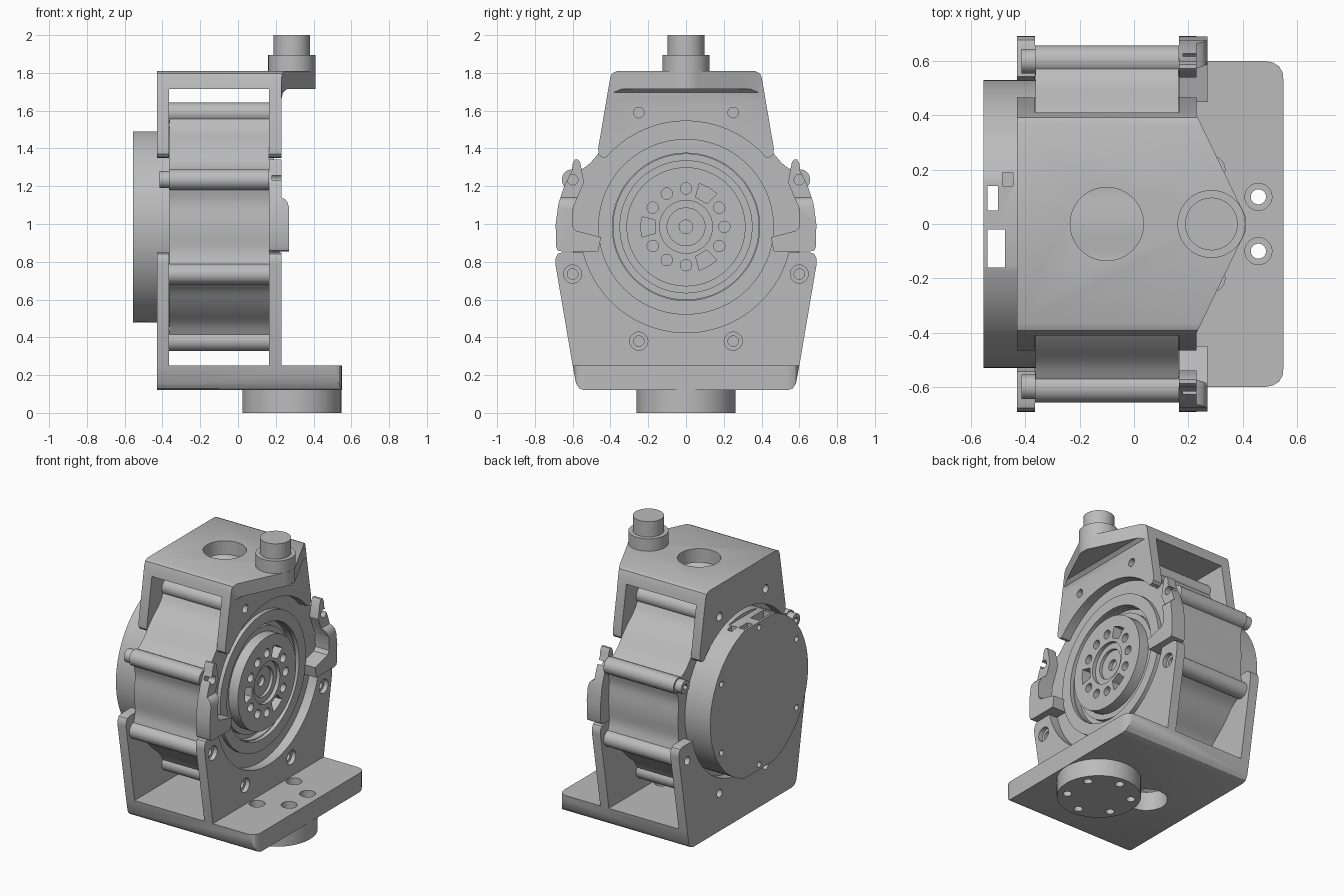
import bpy, bmesh, math
from math import cos, sin, pi, radians

if "Cube" in bpy.data.objects:
    bpy.data.objects.remove(bpy.data.objects["Cube"], do_unlink=True)

GREY = (0.5, 0.5, 0.5, 1)
metal = bpy.data.materials.new("grey metal")
metal.use_nodes = True
metal.diffuse_color = GREY
metal.node_tree.nodes["Principled BSDF"].inputs["Base Color"].default_value = GREY

C = 0.985                       # height of the drum axis
BACK, FACE = -0.43, 0.23        # outer faces of the bracket plates
IN_BACK, IN_FACE = -0.365, 0.165


def prism(name, pts, axis, lo, hi):
    """Extrude a 2D outline along an axis between lo and hi."""
    place = {"x": lambda a, b, h: (h, a, b),
             "y": lambda a, b, h: (a, h, b),
             "z": lambda a, b, h: (a, b, h)}[axis]
    bm = bmesh.new()
    low = [bm.verts.new(place(a, b, lo)) for a, b in pts]
    high = [bm.verts.new(place(a, b, hi)) for a, b in pts]
    bm.faces.new(low)
    bm.faces.new(high)
    n = len(pts)
    for i in range(n):
        j = (i + 1) % n
        bm.faces.new((low[i], low[j], high[j], high[i]))
    bmesh.ops.recalc_face_normals(bm, faces=bm.faces)
    mesh = bpy.data.meshes.new(name)
    bm.to_mesh(mesh)
    bm.free()
    mesh.materials.append(metal)
    ob = bpy.data.objects.new(name, mesh)
    bpy.context.collection.objects.link(ob)
    return ob


def circle(r, a=0, b=C, n=32):
    return [(a + r * cos(2 * pi * i / n), b + r * sin(2 * pi * i / n)) for i in range(n)]


def rect(a0, a1, b0, b1):
    return [(a0, b0), (a1, b0), (a1, b1), (a0, b1)]


def mirrored(half):
    """Close a right-hand outline with its mirror image."""
    return half + [(-a, b) for a, b in reversed(half)]


def cutter(pts, axis, lo, hi):
    ob = prism("cutter", pts, axis, lo, hi)
    ob.hide_render = True
    return ob


def carve(ob, cutters, keep=None):
    """Apply boolean cuts, after an optional intersection."""
    tools = ([(keep, "INTERSECT")] if keep else []) + [(c, "DIFFERENCE") for c in cutters]
    for tool, mode in tools:
        mod = ob.modifiers.new("cut", "BOOLEAN")
        mod.object, mod.operation, mod.solver = tool, mode, "EXACT"
    bpy.context.view_layer.update()
    graph = bpy.context.evaluated_depsgraph_get()
    mesh = bpy.data.meshes.new_from_object(ob.evaluated_get(graph))
    ob.modifiers.clear()
    ob.data = mesh
    for tool, _ in tools:
        bpy.data.objects.remove(tool, do_unlink=True)
    return ob


def ring_points(r, angles, a=0, b=C):
    return [(a + r * cos(radians(t)), b + r * sin(radians(t))) for t in angles]


def plate_holes(spots, r=0.028):
    return [cutter(circle(r, a, b, 20), "x", lo, hi)
            for a, b in spots for lo, hi in ((-0.5, IN_BACK + 0.01), (IN_FACE - 0.01, 0.4))]


# Drum housing: round shell swelling softly around eight tie rods
rod_angles = [22.5 + 45 * i for i in range(8)]
outline = []
for i in range(192):
    t = 2 * pi * i / 192
    d = min(abs((math.degrees(t) - a + 180) % 360 - 180) for a in rod_angles)
    r = 0.605 + 0.06 * math.exp(-(d / 7) ** 2)
    outline.append((r * cos(t), C + r * sin(t)))
drum = prism("drum_housing", outline, "x", IN_BACK + 0.002, IN_FACE - 0.002)
carve(drum, [cutter(circle(0.385, n=96), "x", 0.12, 0.4)])
for i, (y, z) in enumerate(ring_points(0.652, rod_angles)):
    prism(f"tie_rod_{i + 1}", circle(0.055, y, z), "x", IN_BACK, IN_FACE)

# Stepped face ring around the output
face_ring = prism("face_ring", circle(0.465, n=96), "x", 0.15, 0.19)
carve(face_ring, [cutter(circle(0.39, n=96), "x", 0, 0.4)])

# Output flange with bolt circle, three windows and a stepped bore
prism("output_seat", circle(0.352, n=96), "x", 0.1, 0.15)
flange = prism("output_flange", circle(0.315, n=96), "x", 0.11, 0.22)
cuts = [cutter(circle(0.14, n=48), "x", 0.195, 0.4),
        cutter(circle(0.1, n=48), "x", 0.175, 0.4),
        cutter(circle(0.036), "x", 0.13, 0.4)]
for t in range(0, 360, 30):
    if t % 120 == 60:
        window = (ring_points(0.165, (t - 12, t + 12))
                  + ring_points(0.24, (t + 13, t, t - 13)))
        cuts.append(cutter(window, "x", 0.16, 0.4))
    else:
        (y, z), = ring_points(0.203, [t])
        cuts.append(cutter(circle(0.03, y, z, 20), "x", 0.16, 0.4))
carve(flange, cuts)

# Rear cover with flats, cable slots and screw holes
prism("rear_spigot", circle(0.53, n=96), "x", BACK, IN_BACK + 0.01)
cover = prism("rear_cover", circle(0.53, n=96), "x", -0.555, BACK)
cuts = [cutter(circle(0.02, y, z, 16), "x", -0.7, -0.53)
        for y, z in ring_points(0.47, range(30, 390, 60))]
for side in (1, -1):
    cuts.append(cutter(rect(-0.7, -0.3, C + side * 0.506, C + side * 0.7), "y", -0.4, 0.4))
cuts.append(cutter(rect(-0.54, -0.475, -0.16, -0.02), "z", 0, 2))
cuts.append(cutter(rect(-0.54, -0.5, 0.05, 0.14), "z", 0, 2))
cuts.append(cutter(rect(-0.485, -0.445, 0.14, 0.19), "z", 1.4, 2))
carve(cover, cuts)

# Lower bracket: two plates joined by a base that reaches forward in x
lower = prism("lower_bracket", mirrored([(0.54, 0.12), (0.565, 0.13), (0.582, 0.155),
              (0.6, 0.25), (0.692, 0.79), (0.69, 0.82), (0.678, 0.842), (0.655, 0.85)]),
              "x", BACK, 0.6)
plan = [(b, a) for a, b in mirrored([(0.8, -0.43), (0.8, 0.23), (0.601, 0.231),
        (0.601, 0.48), (0.595, 0.51), (0.58, 0.535), (0.555, 0.548), (0.53, 0.55)])]
disc_holes = ring_points(0.2, range(30, 390, 60), 0.285, 0)
cuts = [cutter(rect(IN_BACK, IN_FACE, 0.25, 2), "y", -1, 1),
        cutter(rect(FACE, 1, 0.25, 2), "y", -1, 1),
        cutter(circle(0.56, n=96), "x", -1, 1),
        cutter(circle(0.132, -0.1, 0, 48), "z", -1, 0.5)]
low_bolts = [(s * y, z) for s in (1, -1) for y, z in ((0.25, 0.38), (0.6, 0.735))]
cuts += plate_holes(low_bolts)
cuts += [cutter(circle(0.048, y, z, 24), "x", 0.2, 0.4) for y, z in low_bolts]
cuts += [cutter(circle(0.028, x, y, 20), "z", 0, 0.24) for x, y in disc_holes]
cuts += [cutter(circle(0.05, x, y, 24), "z", 0.19, 0.3) for x, y in disc_holes]
carve(lower, cuts, cutter(plan, "z", 0, 1))

# Mounting disc under the base
disc = prism("mounting_disc", circle(0.262, 0.285, 0, 64), "z", 0, 0.12)
carve(disc, [cutter(circle(0.028, x, y, 20), "z", -0.1, 0.3) for x, y in disc_holes])

# Upper bracket: cap with a pointed lip and two short legs
upper = prism("upper_bracket", mirrored([(0.425, 1.35), (0.45, 1.355), (0.463, 1.37),
              (0.465, 1.4), (0.402, 1.77), (0.392, 1.797), (0.365, 1.81)]), "x", BACK, 0.6)
plan = [(b, a) for a, b in mirrored([(0.8, -0.43), (0.8, 0.23), (0.4, 0.231),
        (0.06, 0.395), (0.03, 0.41)])]
lip_gap = [(FACE, 1.0), (FACE, 1.66), (0.237, 1.695), (0.26, 1.715), (1, 1.715), (1, 1.0)]
cuts = [cutter(rect(IN_BACK, IN_FACE, 1, 1.715), "y", -1, 1),
        cutter(lip_gap, "y", -1, 1),
        cutter(circle(0.56, n=96), "x", -1, 1),
        cutter(circle(0.135, -0.1, 0, 48), "z", 1.6, 2)]
cuts += plate_holes([(0.25, 1.59), (-0.25, 1.59)])
carve(upper, cuts, cutter(plan, "z", 1, 2))

# Stepped pivot pin on the lip
prism("pivot_boss", circle(0.125, 0.285, 0, 48), "z", 1.72, 1.895)
prism("pivot_pin", circle(0.097, 0.285, 0, 48), "z", 1.895, 2.0)

# Side clamps on the output face and the bolts behind them
clamp = [(0.54, 1.22), (0.56, 1.325), (0.572, 1.342), (0.588, 1.342), (0.6, 1.32),
         (0.605, 1.28), (0.645, 1.2), (0.675, 1.11), (0.69, 1.0), (0.688, 0.88),
         (0.68, 0.86), (0.66, 0.855), (0.465, 0.855), (0.45, 0.93), (0.585, 0.965),
         (0.602, 0.99), (0.6, 1.08)]
step = [(FACE, 1.14), (0.25, 1.13), (0.262, 1.115), (0.272, 1.08), (0.4, 1.08),
        (0.4, 1.5), (FACE, 1.5)]
for side, word in ((1, "back"), (-1, "front")):
    ob = prism(word + "_clamp", [(side * y, z) for y, z in clamp], "x", IN_FACE, 0.27)
    carve(ob, [cutter(step, "y", -1, 1),
               cutter(circle(0.028, side * 0.6, 1.235, 20), "x", 0.18, 0.4)])
    bolt = prism(word + "_clamp_bolt", circle(0.045, side * 0.6, 1.235), "x", -0.415, -0.36)
    carve(bolt, [cutter(circle(0.022, side * 0.6, 1.235, 6), "x", -0.5, -0.385)])

# Smooth curved walls while keeping machined edges crisp
bpy.ops.object.select_all(action="DESELECT")
parts = [o for o in bpy.context.collection.objects
         if o.type == "MESH" and metal.name in o.data.materials]
for ob in parts:
    ob.select_set(True)
bpy.context.view_layer.objects.active = parts[0]
bpy.ops.object.shade_smooth_by_angle(angle=radians(30))
